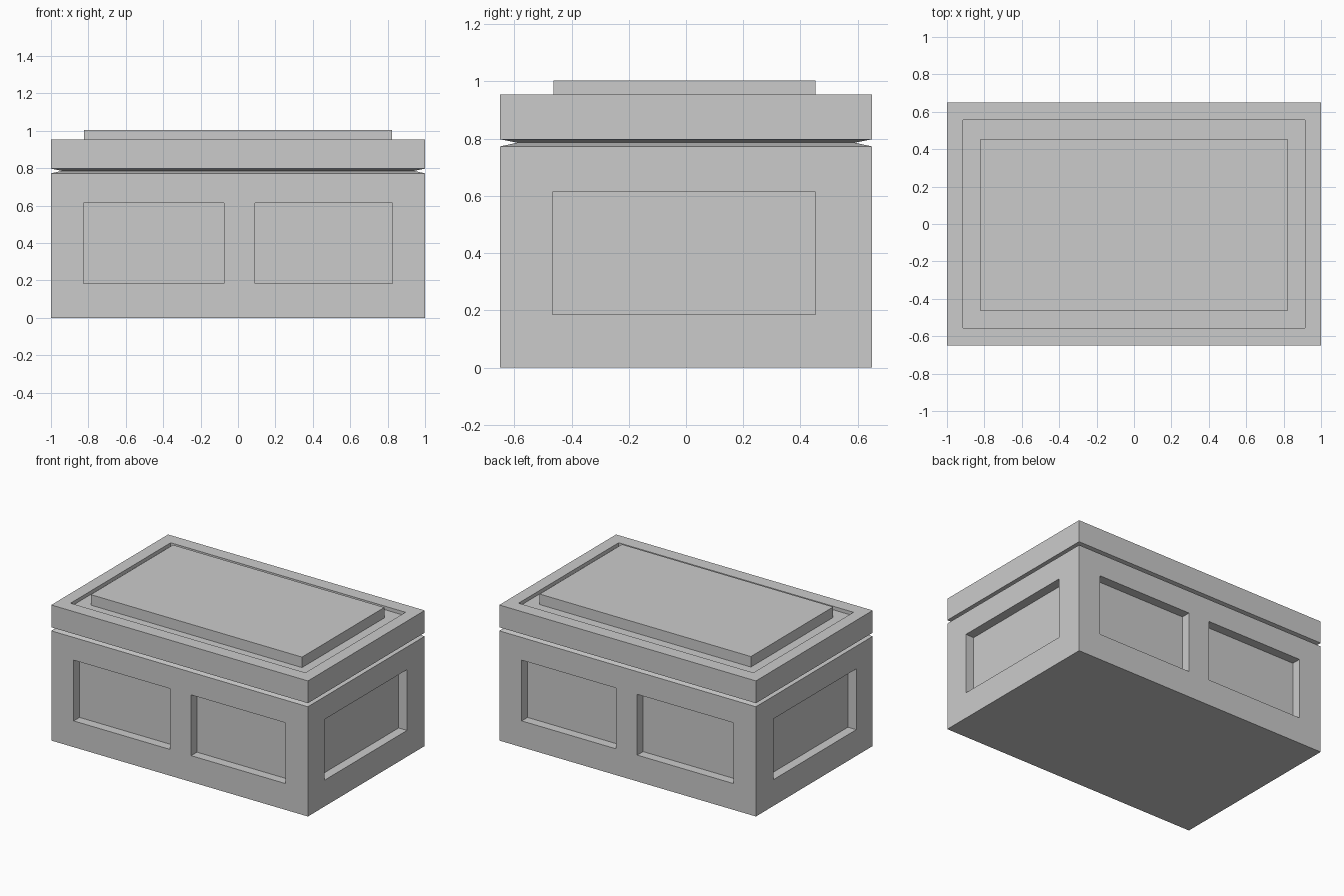
import bpy, bmesh
from mathutils import Vector

if "Cube" in bpy.data.objects:
    bpy.data.objects.remove(bpy.data.objects["Cube"])


def shell(bm, rings, cap_bottom=False, cap_top=False):
    """Stack rectangular rings (half x, y min, y max, z) into a shell."""
    loops = []
    for hx, y0, y1, z in rings:
        corners = ((-hx, y0), (hx, y0), (hx, y1), (-hx, y1))
        loops.append([bm.verts.new((x, y, z)) for x, y in corners])
    for a, b in zip(loops, loops[1:]):
        for i in range(4):
            j = (i + 1) % 4
            bm.faces.new((a[i], a[j], b[j], b[i]))
    if cap_bottom:
        bm.faces.new(loops[0][::-1])
    if cap_top:
        bm.faces.new(loops[-1])
    bm.normal_update()


def finish(bm, name):
    mesh = bpy.data.meshes.new(name)
    bm.to_mesh(mesh)
    bm.free()
    obj = bpy.data.objects.new(name, mesh)
    bpy.context.collection.objects.link(obj)
    return obj


# Chest body, with its top edge sloping into the groove under the lid
bm = bmesh.new()
shell(bm, [(1, -.65, .65, 0), (1, -.65, .65, .773), (.94, -.59, .59, .786)],
      cap_bottom=True)

# Recessed wall panels: two on front and back, one on each end
X_SPANS = [(-.825, -.075), (.09, .825)]
Y_SPANS = [(-.467, .453)]
Z_SPAN = (.185, .613)
DEPTH = .065


def cut_walls(axis, value):
    normal = Vector((0, 0, 0))
    normal[axis] = 1
    bmesh.ops.bisect_plane(bm, geom=bm.verts[:] + bm.edges[:] + bm.faces[:],
                           plane_co=normal * value, plane_no=normal, dist=1e-5)


for axis, spans in ((0, X_SPANS), (1, Y_SPANS), (2, [Z_SPAN])):
    for span in spans:
        for value in span:
            cut_walls(axis, value)
bm.normal_update()


def in_panel(face):
    c, n = face.calc_center_median(), face.normal
    if abs(n.z) > .01 or not Z_SPAN[0] < c.z < Z_SPAN[1]:
        return False
    along, spans = (c.x, X_SPANS) if abs(n.y) > .9 else (c.y, Y_SPANS)
    return any(lo < along < hi for lo, hi in spans)


panels = [f for f in bm.faces if in_panel(f)]
# Merge each panel into one region per wall direction, then push it inward
for n in (Vector((0, -1, 0)), Vector((0, 1, 0)), Vector((-1, 0, 0)), Vector((1, 0, 0))):
    region = [f for f in panels if f.is_valid and f.normal.dot(n) > .9]
    res = bmesh.ops.extrude_face_region(bm, geom=region)
    moved = [g for g in res["geom"] if isinstance(g, bmesh.types.BMVert)]
    bmesh.ops.translate(bm, verts=moved, vec=-n * DEPTH)
    old = [f for f in region if f.is_valid]
    if old:
        bmesh.ops.delete(bm, geom=old, context='FACES')
    panels = [f for f in panels if f.is_valid]
bmesh.ops.recalc_face_normals(bm, faces=bm.faces[:])
finish(bm, "chest_body")

# Lid: sloped underside, flat rim, shallow recess and raised centre panel
bm = bmesh.new()
shell(bm, [(.94, -.59, .59, .786), (1, -.65, .65, .798), (1, -.65, .65, .955),
           (.915, -.557, .557, .955), (.915, -.557, .557, .93),
           (.823, -.463, .453, .93), (.823, -.463, .453, 1.004)],
      cap_top=True)
finish(bm, "chest_lid")
